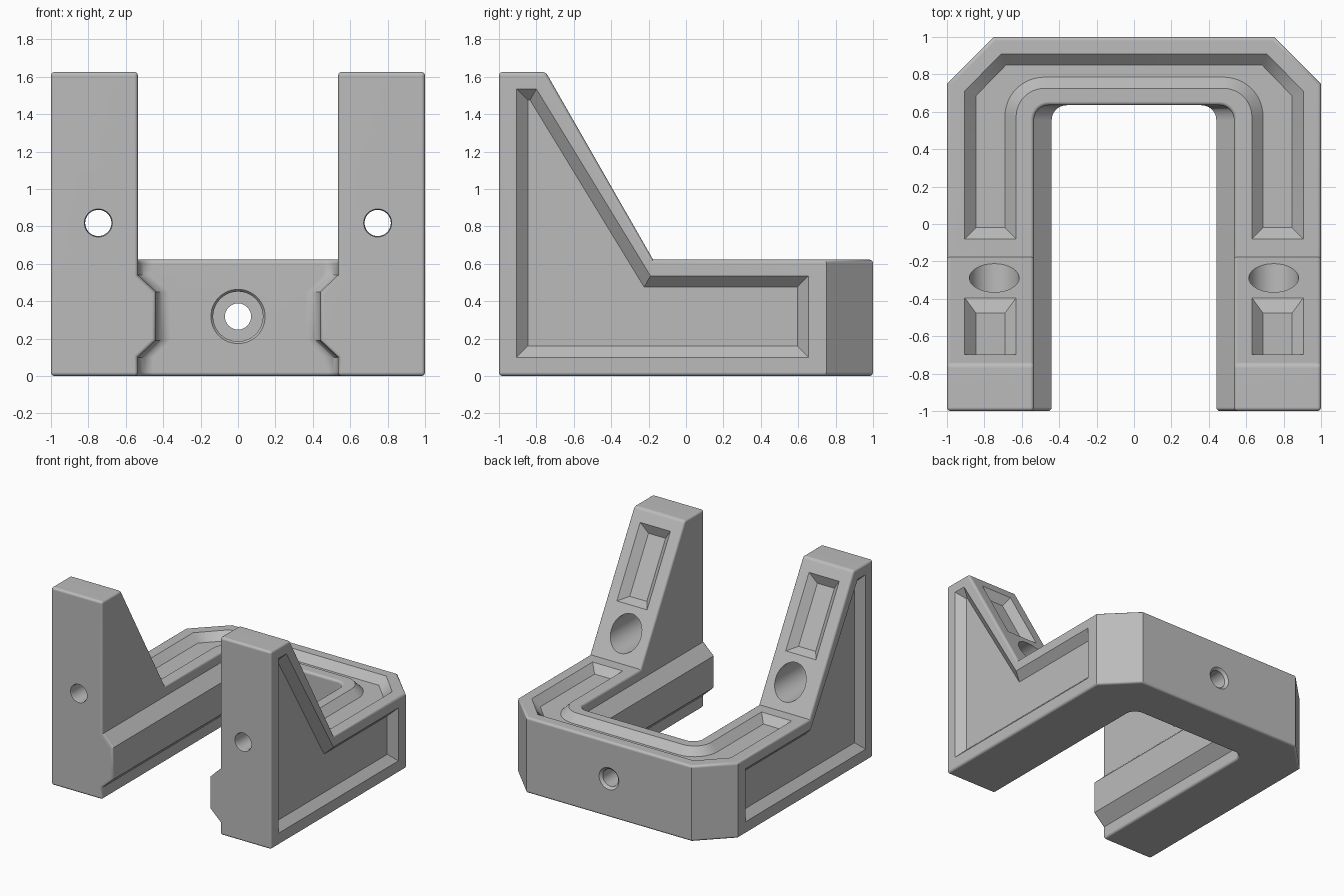
import bpy
import bmesh
import math
from mathutils import Vector

cube = bpy.data.objects.get("Cube")
if cube:
    bpy.data.objects.remove(cube, do_unlink=True)


# ---------- helpers ----------
def loft(name, rings):
    """Closed solid through rings of equal point count."""
    bm = bmesh.new()
    loops = [[bm.verts.new(p) for p in ring] for ring in rings]
    n = len(loops[0])
    for a, b in zip(loops, loops[1:]):
        for i in range(n):
            j = (i + 1) % n
            bm.faces.new((a[i], a[j], b[j], b[i]))
    bm.faces.new(loops[0])
    bm.faces.new(loops[-1])
    bmesh.ops.recalc_face_normals(bm, faces=bm.faces)
    mesh = bpy.data.meshes.new(name)
    bm.to_mesh(mesh)
    bm.free()
    obj = bpy.data.objects.new(name, mesh)
    bpy.context.scene.collection.objects.link(obj)
    return obj


def carve(body, cutter):
    """Subtract the cutter from the body and discard it."""
    mod = body.modifiers.new("cut", "BOOLEAN")
    mod.operation = "DIFFERENCE"
    mod.solver = "EXACT"
    mod.object = cutter
    graph = bpy.context.evaluated_depsgraph_get()
    mesh = bpy.data.meshes.new_from_object(body.evaluated_get(graph))
    body.modifiers.clear()
    body.data = mesh
    bpy.data.objects.remove(cutter, do_unlink=True)


def inset(points, d):
    """Move a counter-clockwise outline inwards by d."""
    pts = [Vector(p) for p in points]
    out = []
    for i, p in enumerate(pts):
        e1 = (p - pts[i - 1]).normalized()
        e2 = (pts[(i + 1) % len(pts)] - p).normalized()
        n1, n2 = Vector((-e1.y, e1.x)), Vector((-e2.y, e2.x))
        out.append(p + (n1 + n2) * (d / (1 + n1.dot(n2))))
    return out


def pocket(body, outline, place):
    """Sunken panel with 45 degree walls; place maps (u, v, height)."""
    rings = [[place(p.x, p.y, -d) for p in inset(outline, d)]
             for d in (-0.03, DEPTH)]
    carve(body, loft("pocket_cutter", rings))


def bore(body, x, z, steps):
    """Stepped round hole along y from (y, radius) pairs."""
    n = 48
    rings = [[(x + r * math.cos(math.tau * i / n), y,
               z + r * math.sin(math.tau * i / n)) for i in range(n)]
             for y, r in steps]
    carve(body, loft("bore_cutter", rings))


def arc(cx, cy, r, start, end, n=12):
    return [(cx + r * math.cos(math.radians(start + (end - start) * i / n)),
             cy + r * math.sin(math.radians(start + (end - start) * i / n)))
            for i in range(n + 1)]


DEPTH = 0.06
SEAT_Z, TOP_Z = 0.622, 1.625
FOOT = Vector((-0.176, SEAT_Z))      # foot of the slope in (y, z)
CREST = Vector((-0.75, TOP_Z))       # top of the slope
up = (CREST - FOOT).normalized()
out = Vector((up.y, -up.x))

# ---------- bracket block with chamfered back corners ----------
plan = [(-1, -1), (1, -1), (1, 0.75), (0.75, 1), (-0.75, 1), (-1, 0.75)]
bracket = loft("bracket", [[(x, y, z) for x, y in plan] for z in (0, TOP_Z)])

# inner channel, narrowed by the side rails
levels = [(-0.1, 0.535), (0.1, 0.535), (0.19, 0.44),
          (0.45, 0.44), (0.54, 0.535), (1.8, 0.535)]
rings = []
for z, w in levels:
    r, back = 0.08, 0.635
    ring = [(-w, -1.2), (w, -1.2)] + arc(w - r, back - r, r, 0, 90) \
        + arc(r - w, back - r, r, 90, 180)
    rings.append([(x, y, z) for x, y in ring])
carve(bracket, loft("channel_cutter", rings))

# space above the seat and behind the sloped uprights
high = CREST + up * 0.2
side = [tuple(FOOT), (1.2, SEAT_Z), (1.2, high.y), tuple(high)]
carve(bracket, loft("slope_cutter",
                    [[(x, y, z) for y, z in side] for x in (-1.2, 1.2)]))

# rounded outer edges
bm = bmesh.new()
bm.from_mesh(bracket.data)
bmesh.ops.remove_doubles(bm, verts=bm.verts, dist=1e-4)
bmesh.ops.dissolve_limit(bm, angle_limit=0.01, verts=bm.verts, edges=bm.edges)
sharp = [e for e in bm.edges if len(e.link_faces) == 2
         and e.calc_face_angle_signed() > math.radians(50)]
bmesh.ops.bevel(bm, geom=sharp, offset=0.02, offset_type="OFFSET",
                segments=4, profile=0.5, affect="EDGES", clamp_overlap=True)
bm.to_mesh(bracket.data)
bm.free()

# ---------- U-shaped groove on the seat ----------
groove = [(0.905, -0.08), (0.905, 0.71), (0.71, 0.91),
          (-0.71, 0.91), (-0.905, 0.71), (-0.905, -0.08), (-0.63, -0.08)]
groove += arc(-0.48, 0.575, 0.15, 180, 90) + arc(0.48, 0.575, 0.15, 90, 0)
groove.append((0.63, -0.08))
pocket(bracket, groove, lambda u, v, h: (u, v, SEAT_Z + h))

# ---------- side panels, slope panels and upright holes ----------
side_panel = [(-0.905, 0.1), (0.655, 0.1), (0.655, 0.535),
              (-0.19, 0.535), (-0.8, 1.535), (-0.905, 1.535)]
slope_panel = [(0.63, 0.44), (0.905, 0.44), (0.905, 1.05), (0.63, 1.05)]


def on_slope(s):
    def place(u, v, h):
        p = FOOT + up * v + out * h
        return (s * u, p.x, p.y)
    return place


for s in (1, -1):
    pocket(bracket, side_panel, lambda u, v, h, s=s: (s * (1 + h), u, v))
    pocket(bracket, slope_panel, on_slope(s))
    bore(bracket, s * 0.747, 0.818,
         [(-1.1, 0.075), (-0.995, 0.075), (-0.985, 0.07), (-0.8, 0.07),
          (-0.8, 0.133), (0, 0.133)])

# ---------- back wall hole, recessed on the inside ----------
bore(bracket, 0, 0.318,
     [(0.5, 0.145), (0.635, 0.145), (0.65, 0.133), (0.8, 0.133),
      (0.8, 0.07), (0.98, 0.07), (1, 0.09), (1.1, 0.09)])

# ---------- colour and shading ----------
grey = bpy.data.materials.new("plain_grey")
grey.use_nodes = True
colour = (0.5, 0.5, 0.5, 1)
grey.diffuse_color = colour
grey.node_tree.nodes["Principled BSDF"].inputs["Base Color"].default_value = colour
bracket.data.materials.clear()
bracket.data.materials.append(grey)

bpy.ops.object.select_all(action="DESELECT")
bracket.select_set(True)
bpy.context.view_layer.objects.active = bracket
bpy.ops.object.shade_smooth_by_angle(angle=math.radians(32))
weighted = bracket.modifiers.new("even_shading", "WEIGHTED_NORMAL")
weighted.keep_sharp = True
